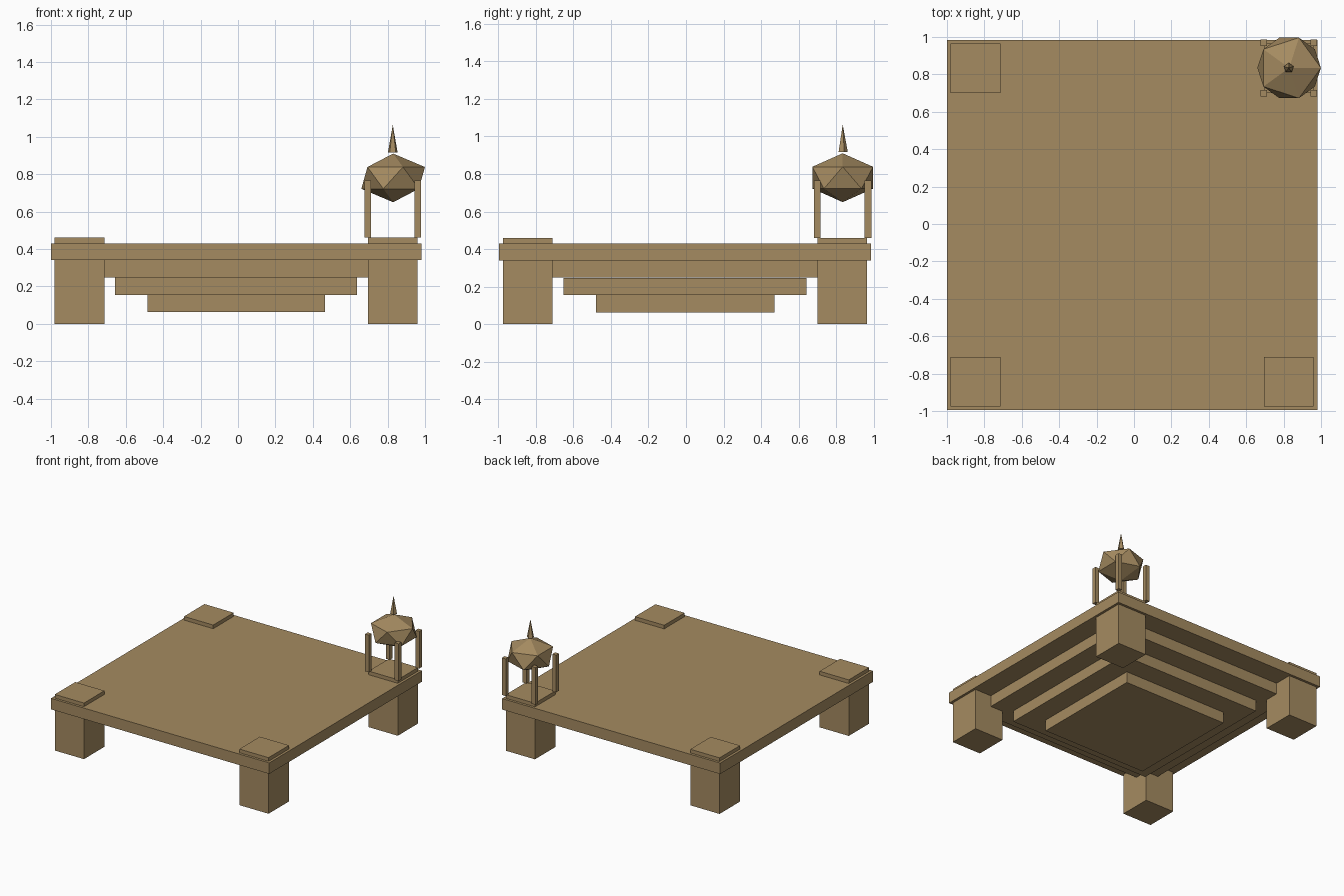
import bpy
from mathutils import Vector

default = bpy.data.objects.get("Cube")
if default:
    bpy.data.objects.remove(default, do_unlink=True)

# Single sandy stone colour
COLOUR = (0.376, 0.258, 0.119, 1.0)
stone = bpy.data.materials.new("sandy_stone")
stone.use_nodes = True
stone.diffuse_color = COLOUR
stone.node_tree.nodes["Principled BSDF"].inputs["Base Color"].default_value = COLOUR


def finish(name):
    obj = bpy.context.object
    obj.name = obj.data.name = name
    obj.data.materials.append(stone)
    return obj


def block(name, x, y, width, bottom, top):
    """Square block centred on x, y."""
    bpy.ops.mesh.primitive_cube_add(size=1)
    obj = finish(name)
    size = Vector((width, width, top - bottom))
    centre = Vector((x, y, (top + bottom) / 2))
    for v in obj.data.vertices:
        v.co = v.co * size
    obj.location = centre
    return obj


CX, CY = -0.01, -0.005
CORNERS = [("front_right", -1, -1), ("front_left", 1, -1),
           ("back_right", -1, 1), ("back_left", 1, 1)]

# Platform slab and the stepped tiers under it
block("platform_slab", CX, CY, 1.98, 0.34, 0.43)
for name, width, bottom in (("upper", 1.64, 0.248),
                            ("middle", 1.295, 0.155),
                            ("lower", 0.95, 0.063)):
    block(name + "_tier", CX, CY, width, bottom, bottom + 0.092)

# Corner piers pass through the slab and show as low caps on top
for name, sx, sy in CORNERS:
    block(name + "_pier", CX + sx * 0.8375, CY + sy * 0.8375, 0.265, 0, 0.46)

# Turret posts around one pier
TX, TY = 0.8275, 0.8345
for name, sx, sy in CORNERS:
    block(name + "_turret_post", TX + sx * 0.1345, TY + sy * 0.1345,
          0.035, 0.46, 0.765)

# Faceted dome
bpy.ops.mesh.primitive_ico_sphere_add(subdivisions=1, radius=1)
dome = finish("turret_dome")
for v in dome.data.vertices:
    v.co = v.co * Vector((0.19, 0.19, 0.13))
dome.location = (TX + 0.002, TY, 0.78)

# Spire above the dome
bpy.ops.mesh.primitive_cone_add(vertices=5, radius1=0.027, radius2=0,
                                depth=0.146, location=(TX, TY, 0.99))
finish("turret_spire")
